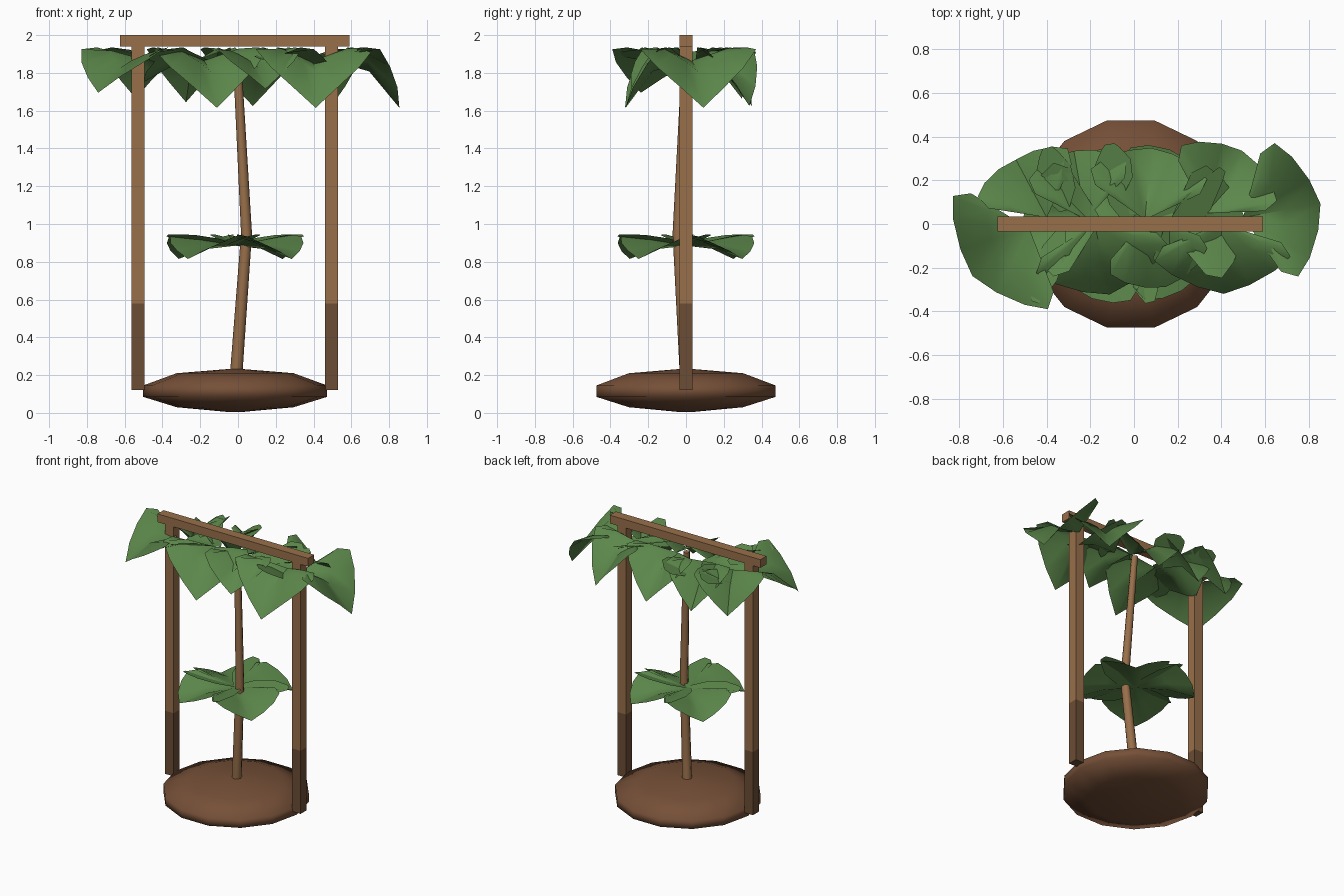
import bpy, bmesh, math
from mathutils import Vector

cube = bpy.data.objects.get("Cube")
if cube:
    bpy.data.objects.remove(cube, do_unlink=True)


def material(name, rgb):
    mat = bpy.data.materials.new(name)
    mat.use_nodes = True
    mat.diffuse_color = (*rgb, 1)
    bsdf = mat.node_tree.nodes["Principled BSDF"]
    bsdf.inputs["Base Color"].default_value = (*rgb, 1)
    bsdf.inputs["Roughness"].default_value = 0.9
    return mat


LEAF = material("leaf green", (0.107, 0.245, 0.07))
WOOD = material("wood", (0.315, 0.16, 0.07))
DARK = material("dark wood", (0.15, 0.075, 0.036))
SOIL = material("soil", (0.18, 0.08, 0.039))


def make(name, bm, mat, smooth=None):
    bmesh.ops.recalc_face_normals(bm, faces=bm.faces)
    mesh = bpy.data.meshes.new(name)
    bm.to_mesh(mesh)
    bm.free()
    mesh.materials.append(mat)
    ob = bpy.data.objects.new(name, mesh)
    bpy.context.collection.objects.link(ob)
    if smooth:
        bpy.ops.object.select_all(action="DESELECT")
        ob.select_set(True)
        bpy.context.view_layer.objects.active = ob
        bpy.ops.object.shade_smooth_by_angle(angle=math.radians(smooth))


def box(name, lo, hi, mat):
    bm = bmesh.new()
    bmesh.ops.create_cube(bm, size=1)
    for v in bm.verts:
        v.co = Vector([(a + b) / 2 + c * (b - a) for a, b, c in zip(lo, hi, v.co)])
    make(name, bm, mat)


def loft(name, rings, sides, mat, smooth):
    """Closed stack of round rings, each (x, y, z, radius)."""
    bm = bmesh.new()
    loops = []
    for x, y, z, r in rings:
        angles = [math.tau * i / sides for i in range(sides)]
        loops.append([bm.verts.new((x + r * math.cos(a), y + r * math.sin(a), z))
                      for a in angles])
    for low, high in zip(loops, loops[1:]):
        for i in range(sides):
            j = (i + 1) % sides
            bm.faces.new((low[i], low[j], high[j], high[i]))
    bm.faces.new(loops[0][::-1])
    bm.faces.new(loops[-1])
    make(name, bm, mat, smooth)


def leaf(bm, root, angle, spread, wing, tip, rise, drop):
    """Wide drooping blade: two raised, rounded wings with a pointed tip between."""
    root = Vector(root)

    def polar(degrees, length, dz):
        a = math.radians(degrees)
        return root + Vector((length * math.cos(a), length * math.sin(a), dz))

    end = polar(angle, tip, -drop)
    sides = []
    for sign in (-1, 1):
        corner = polar(angle + sign * spread, wing, rise)
        side = [polar(angle + sign * (spread + 8), wing * 0.82, rise + 0.01), corner]
        for t in (0.3, 0.65):
            p = corner.lerp(end, t)
            side.append(p + (p - root) * Vector((0.08, 0.08, 0)))
        sides.append(side)
    rim = sides[0] + [end] + sides[1][::-1]
    # Inner row arches up so that the blade bends over towards its tip
    n = len(rim) - 1
    inner = []
    for i, p in enumerate(rim):
        q = root.lerp(p, 0.55)
        q.z += 0.32 * drop * math.sin(math.pi * i / n)
        inner.append(bm.verts.new(q))
    outer = [bm.verts.new(p) for p in rim]
    stem = bm.verts.new(root)
    for i in range(n):
        bm.faces.new((stem, inner[i], inner[i + 1]))
        bm.faces.new((inner[i], outer[i], outer[i + 1], inner[i + 1]))


def blade(bm, root, angle, length, width, lift, tilt):
    """Slim leaf, pointed at both ends, tilted to one side about its length."""
    root = Vector(root)
    a = math.radians(angle)
    along = Vector((math.cos(a), math.sin(a), 0))
    across = Vector((-along.y, along.x, tilt))
    rows = []
    for t in (0, 0.3, 0.65, 0.9, 1):
        mid = root + along * length * t + Vector((0, 0, lift * t))
        half = across * width * math.sin(math.pi * (0.08 + 0.84 * t)) / 2
        rows.append([bm.verts.new(mid - half), bm.verts.new(mid + half)])
    for (p, q), (r, s) in zip(rows, rows[1:]):
        bm.faces.new((p, r, s, q))


# Rounded mound of soil
loft("soil_mound", [(-0.015, 0, z, r) for z, r in
     ((0.005, 0.04), (0.03, 0.31), (0.085, 0.487), (0.145, 0.487), (0.21, 0.31), (0.232, 0.04))],
     14, SOIL, 85)

# Bent trunk
loft("trunk", [(-0.01, 0, 0.2, 0.033), (0.045, -0.042, 0.95, 0.029), (-0.005, 0, 1.88, 0.022)],
     8, WOOD, 50)

# Support frame
for side, x in (("right", -0.53), ("left", 0.495)):
    box(side + "_post_foot", (x - 0.035, -0.035, 0.12), (x + 0.035, 0.035, 0.58), DARK)
    box(side + "_post", (x - 0.035, -0.035, 0.58), (x + 0.035, 0.035, 1.94), WOOD)
box("top_beam", (-0.625, -0.035, 1.94), (0.59, 0.035, 2.0), WOOD)

# Middle ring of leaves, with slim blades between them
bm = bmesh.new()
for k in range(4):
    leaf(bm, (-0.015, 0, 0.885), 50 + 90 * k, 40, 0.35, 0.39, 0.05, 0.07)
    blade(bm, (-0.015, 0, 0.89), 14 + 90 * k, 0.37, 0.17, 0.05, 0.25)
make("middle_leaves", bm, LEAF, 60)

# Crown: root x, root y, heading, spread, wing length, tip length, drop
CROWN = (
    (0.40, 0.00, -88, 63, 0.35, 0.32, 0.25),
    (-0.18, 0.00, -78, 62, 0.35, 0.33, 0.25),
    (-0.48, -0.02, 220, 63, 0.38, 0.34, 0.17),
    (0.50, 0.03, 10, 57, 0.37, 0.36, 0.25),
    (-0.40, 0.03, 118, 45, 0.33, 0.30, 0.20),
    (0.05, 0.02, 85, 52, 0.34, 0.33, 0.24),
    (0.33, 0.05, 60, 50, 0.33, 0.33, 0.24),
    (-0.22, 0.02, 100, 45, 0.32, 0.32, 0.22),
    (0.15, -0.02, 8, 50, 0.34, 0.36, 0.10),
    (-0.15, 0.02, 180, 50, 0.34, 0.36, 0.12),
    (0.06, 0.03, -75, 48, 0.31, 0.33, 0.15),
)
bm = bmesh.new()
for x, y, heading, spread, wing, tip, drop in CROWN:
    leaf(bm, (x, y, 1.865), heading, spread, wing, tip, 0.06, drop)
# Slim blades on top of the crown
for x, y, heading, length, width, tilt in (
        (-0.32, 0.06, 105, 0.30, 0.18, -0.5), (-0.07, 0.13, 100, 0.24, 0.18, -0.5),
        (0.10, -0.17, 54, 0.52, 0.14, 0.4), (-0.33, -0.02, -110, 0.36, 0.13, 0.5)):
    blade(bm, (x, y, 1.88), heading, length, width, 0.02, tilt)
make("crown_leaves", bm, LEAF, 60)
